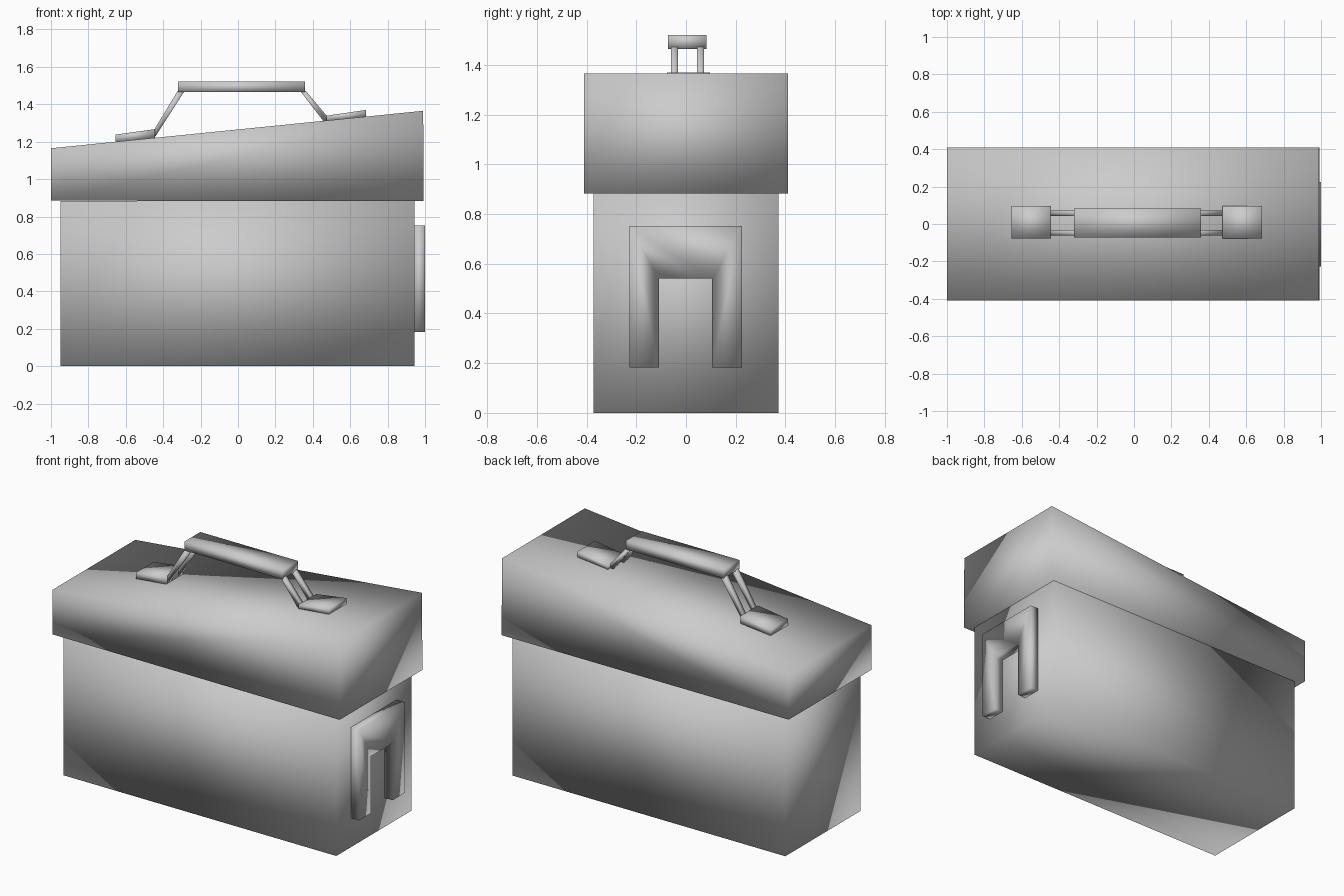
import bpy, bmesh

if "Cube" in bpy.data.objects:
    bpy.data.objects.remove(bpy.data.objects["Cube"])


def prism(name, profile, a, b, axis="y"):
    """Extrude a 2D profile (xz along y, or yz along x) from a to b, smooth shaded."""
    bm = bmesh.new()
    if axis == "y":
        verts = [bm.verts.new((p, a, q)) for p, q in profile]
        step = (0, b - a, 0)
    else:
        verts = [bm.verts.new((a, p, q)) for p, q in profile]
        step = (b - a, 0, 0)
    face = bm.faces.new(verts)
    ext = bmesh.ops.extrude_face_region(bm, geom=[face], use_keep_orig=True)
    moved = [v for v in ext["geom"] if isinstance(v, bmesh.types.BMVert)]
    bmesh.ops.translate(bm, verts=moved, vec=step)
    bmesh.ops.recalc_face_normals(bm, faces=bm.faces)
    for f in bm.faces:
        f.smooth = True
    mesh = bpy.data.meshes.new(name)
    bm.to_mesh(mesh)
    bm.free()
    obj = bpy.data.objects.new(name, mesh)
    bpy.context.collection.objects.link(obj)
    return obj


def lid_top(x):
    return 1.165 + 0.1 * (x + 1)


def rect(x0, x1, z0, z1):
    return [(x0, z0), (x1, z0), (x1, z1), (x0, z1)]


# Box body
prism("body", rect(-0.95, 0.943, 0, 0.882), -0.372, 0.372)

# Sloping lid
prism("lid", [(-1, 0.885), (0.993, 0.882), (0.99, 1.365), (-1, 1.165)], -0.41, 0.41)

# Inverted U clip on the right end
prism("end_clip", [(-0.228, 0.183), (-0.108, 0.183), (-0.108, 0.54), (0.105, 0.54),
                   (0.105, 0.183), (0.225, 0.183), (0.225, 0.752), (-0.228, 0.752)],
      0.94, 1.0, "x")

# Handle mounting pads, following the lid slope
for name, x0, x1, h0, h1 in (("left_pad", -0.655, -0.445, 1.238, 1.267),
                             ("right_pad", 0.474, 0.685, 1.339, 1.37)):
    prism(name, [(x0, lid_top(x0) - 0.004), (x1, lid_top(x1) - 0.004), (x1, h1), (x0, h0)],
          -0.077, 0.097)

# Paired handle struts
left = [(-0.445, 1.223), (-0.285, 1.472), (-0.322, 1.472), (-0.447, 1.266)]
right = [(0.455, 1.312), (0.478, 1.312), (0.476, 1.337), (0.362, 1.472), (0.332, 1.472)]
for side, profile in (("left", left), ("right", right)):
    for end, y0, y1 in (("front", -0.061, -0.033), ("back", 0.044, 0.073)):
        prism(f"{side}_{end}_strut", profile, y0, y1)

# Grip bar
prism("grip", rect(-0.32, 0.358, 1.465, 1.521), -0.072, 0.083)
